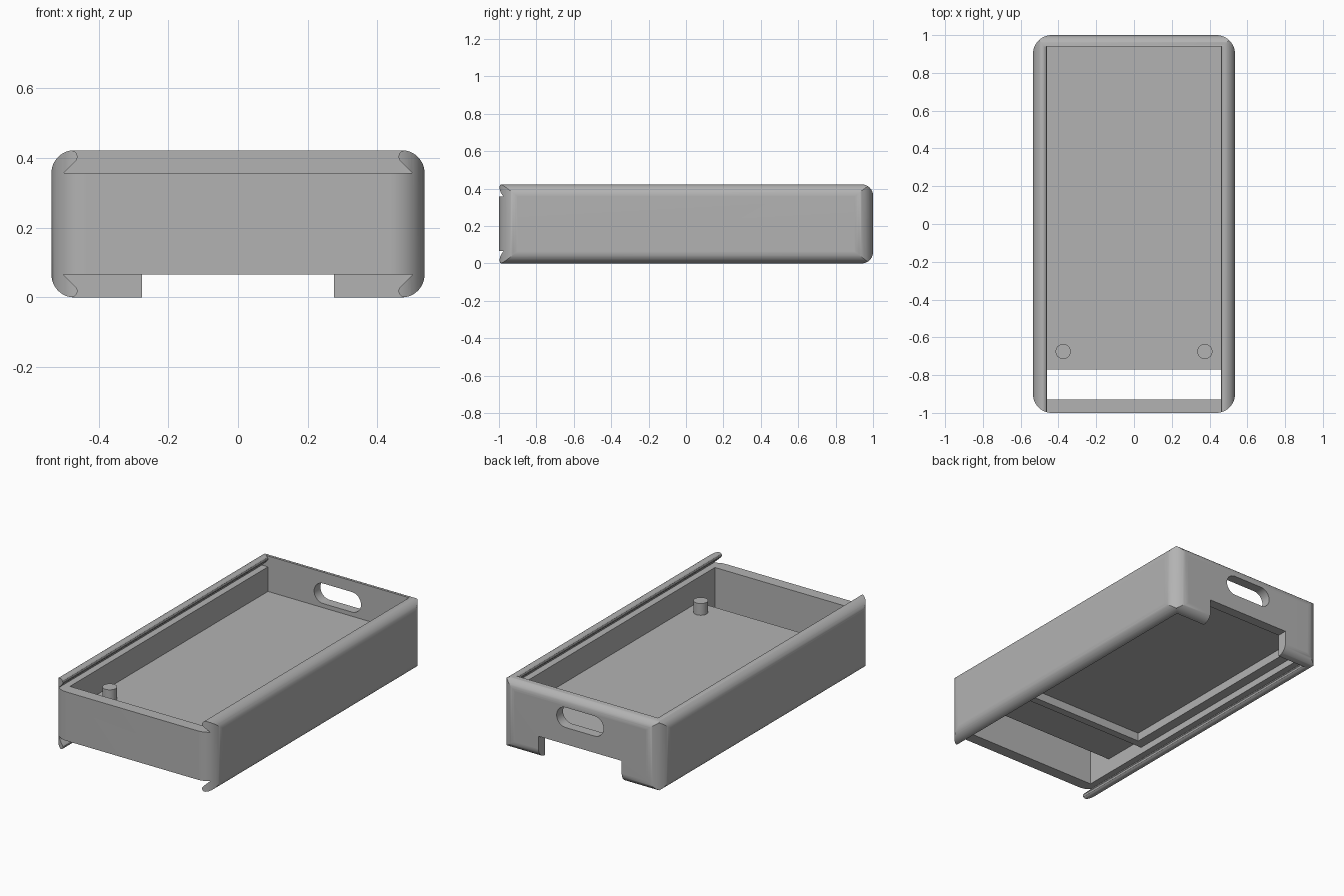
import bpy, bmesh
from math import sin, cos, pi, radians

if "Cube" in bpy.data.objects:
    bpy.data.objects.remove(bpy.data.objects["Cube"])

W, L, H = 0.535, 1.0, 0.422      # half width, half length, height
IN_X, FRONT, BACK = 0.46, -0.93, 0.94
LOW, HIGH = 0.065, H - 0.065     # groove levels

grey = bpy.data.materials.new("plain grey")
grey.use_nodes = True
grey.diffuse_color = (0.45, 0.45, 0.45, 1)
grey.node_tree.nodes["Principled BSDF"].inputs["Base Color"].default_value = grey.diffuse_color


def rounded(u0, u1, v0, v1, radii, seg=12):
    """Rectangle outline; radii run counter-clockwise from the low-u, low-v corner."""
    corners = [(u0, v0, 1, 1, pi), (u1, v0, -1, 1, 1.5 * pi),
               (u1, v1, -1, -1, 0), (u0, v1, 1, -1, 0.5 * pi)]
    pts = []
    for (u, v, su, sv, start), r in zip(corners, radii):
        if r == 0:
            pts.append((u, v))
            continue
        for i in range(seg + 1):
            a = start + 0.5 * pi * i / seg
            pts.append((u + su * r + r * cos(a), v + sv * r + r * sin(a)))
    return pts


def prism(name, pts, axis, lo, hi):
    """Extrude an outline along one axis."""
    place = {"x": lambda u, v, d: (d, u, v),
             "y": lambda u, v, d: (u, d, v),
             "z": lambda u, v, d: (u, v, d)}[axis]
    bm = bmesh.new()
    face = bm.faces.new([bm.verts.new(place(u, v, lo)) for u, v in pts])
    ext = bmesh.ops.extrude_face_region(bm, geom=[face])
    top = [g for g in ext["geom"] if isinstance(g, bmesh.types.BMVert)]
    bmesh.ops.translate(bm, verts=top, vec=place(0, 0, hi - lo))
    bmesh.ops.recalc_face_normals(bm, faces=bm.faces)
    mesh = bpy.data.meshes.new(name)
    bm.to_mesh(mesh)
    bm.free()
    mesh.materials.append(grey)
    ob = bpy.data.objects.new(name, mesh)
    bpy.context.collection.objects.link(ob)
    return ob


def box(name, x0, x1, y0, y1, z0, z1):
    return prism(name, [(x0, y0), (x1, y0), (x1, y1), (x0, y1)], "z", z0, z1)


def combine(target, cutter, operation="DIFFERENCE"):
    mod = target.modifiers.new("cut", "BOOLEAN")
    mod.operation, mod.object, mod.solver = operation, cutter, "EXACT"
    bpy.context.view_layer.update()
    graph = bpy.context.evaluated_depsgraph_get()
    mesh = bpy.data.meshes.new_from_object(target.evaluated_get(graph))
    target.modifiers.clear()
    target.data = mesh
    bpy.data.objects.remove(cutter)


def smooth(ob):
    bpy.ops.object.select_all(action="DESELECT")
    ob.select_set(True)
    bpy.context.view_layer.objects.active = ob
    bpy.ops.object.shade_smooth_by_angle(angle=radians(30))


# Outer shell: plan, front and side outlines intersected
case = prism("case", rounded(-W, W, -L, L, [0.1] * 4), "z", 0, H)
combine(case, prism("front_outline", rounded(-W, W, 0, H, [0.065] * 4), "y", -1.2, 1.2), "INTERSECT")
combine(case, prism("side_outline", rounded(-L, L, 0, H, [0, 0.06, 0.06, 0]), "x", -1, 1), "INTERSECT")

# Inner space
combine(case, box("cavity", -IN_X, IN_X, FRONT, BACK, LOW - 0.01, HIGH + 0.01))

# Dovetail lid grooves with rounded lips, open at the front, top and bottom
half = [(0.5, HIGH), (0.464, 0.393), (0.46, 0.402), (0.462, 0.412),
        (0.469, 0.419), (0.48, H), (0.48, H + 0.1)]
groove = half + [(-x, z) for x, z in reversed(half)]
combine(case, prism("top_groove", groove, "y", -1.2, BACK))
combine(case, prism("bottom_groove", [(x, H - z) for x, z in groove], "y", -1.2, BACK))

# Back wall: cable notch and rounded slot
combine(case, box("notch", -0.275, 0.275, BACK - 0.03, 1.2, -0.1, 0.135))
combine(case, prism("slot", rounded(-0.155, 0.155, 0.235, 0.355, [0.0599] * 4), "y", BACK - 0.03, 1.2))
smooth(case)
weighted = case.modifiers.new("even shading", "WEIGHTED_NORMAL")
weighted.keep_sharp = True

# Middle floor, with an open gap behind the front wall
EDGE = IN_X + 0.005
box("floor", -EDGE, EDGE, -0.77, BACK + 0.005, 0.155, 0.21)

# Ledge frame under the floor
box("front_ledge", -EDGE, EDGE, -0.486, -0.44, 0.105, 0.157)
for side, name in ((1, "left_ledge"), (-1, "right_ledge")):
    box(name, *sorted((side * 0.4, side * EDGE)), -0.45, BACK + 0.005, 0.105, 0.157)

# Support posts
for side, name in ((1, "left_post"), (-1, "right_post")):
    cx, cy, r = side * 0.375, -0.675, 0.04
    post = prism(name, rounded(cx - r, cx + r, cy - r, cy + r, [r * 0.999] * 4, 8), "z", 0.2, 0.28)
    smooth(post)
